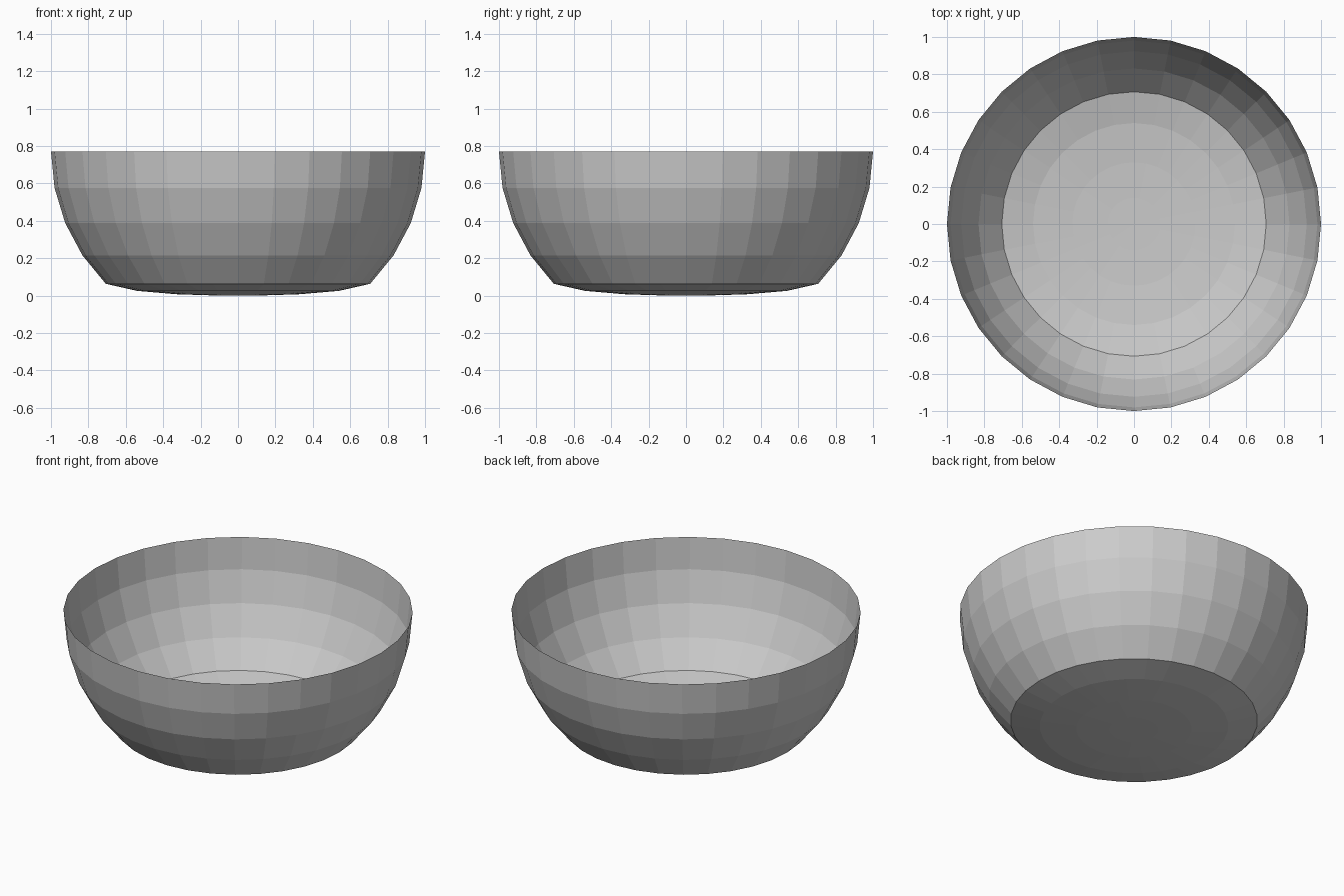
import bpy, bmesh
from math import sin, cos, pi

if "Cube" in bpy.data.objects:
    bpy.data.objects.remove(bpy.data.objects["Cube"])

SEGMENTS = 32
RIM_Z = 0.77

# Wall profile: lower half of a 16-ring unit sphere, down to 45 degrees
profile = [(cos(k * pi / 16), RIM_Z - sin(k * pi / 16)) for k in range(5)]
# Shallow flattened base
profile += [(0.54, 0.025), (0.33, 0.007), (0.14, 0.001)]

bm = bmesh.new()
rings = []
for r, z in profile:
    rings.append([bm.verts.new((r * cos(2 * pi * i / SEGMENTS),
                                r * sin(2 * pi * i / SEGMENTS), z))
                  for i in range(SEGMENTS)])

# Open single-surface shell with outward normals
for upper, lower in zip(rings, rings[1:]):
    for i in range(SEGMENTS):
        j = (i + 1) % SEGMENTS
        bm.faces.new((upper[i], lower[i], lower[j], upper[j]))

# Base centre fan
centre = bm.verts.new((0, 0, 0))
for i in range(SEGMENTS):
    bm.faces.new((rings[-1][i], centre, rings[-1][(i + 1) % SEGMENTS]))

mesh = bpy.data.meshes.new("bowl")
bm.to_mesh(mesh)
bm.free()
bowl = bpy.data.objects.new("bowl", mesh)
bpy.context.collection.objects.link(bowl)
